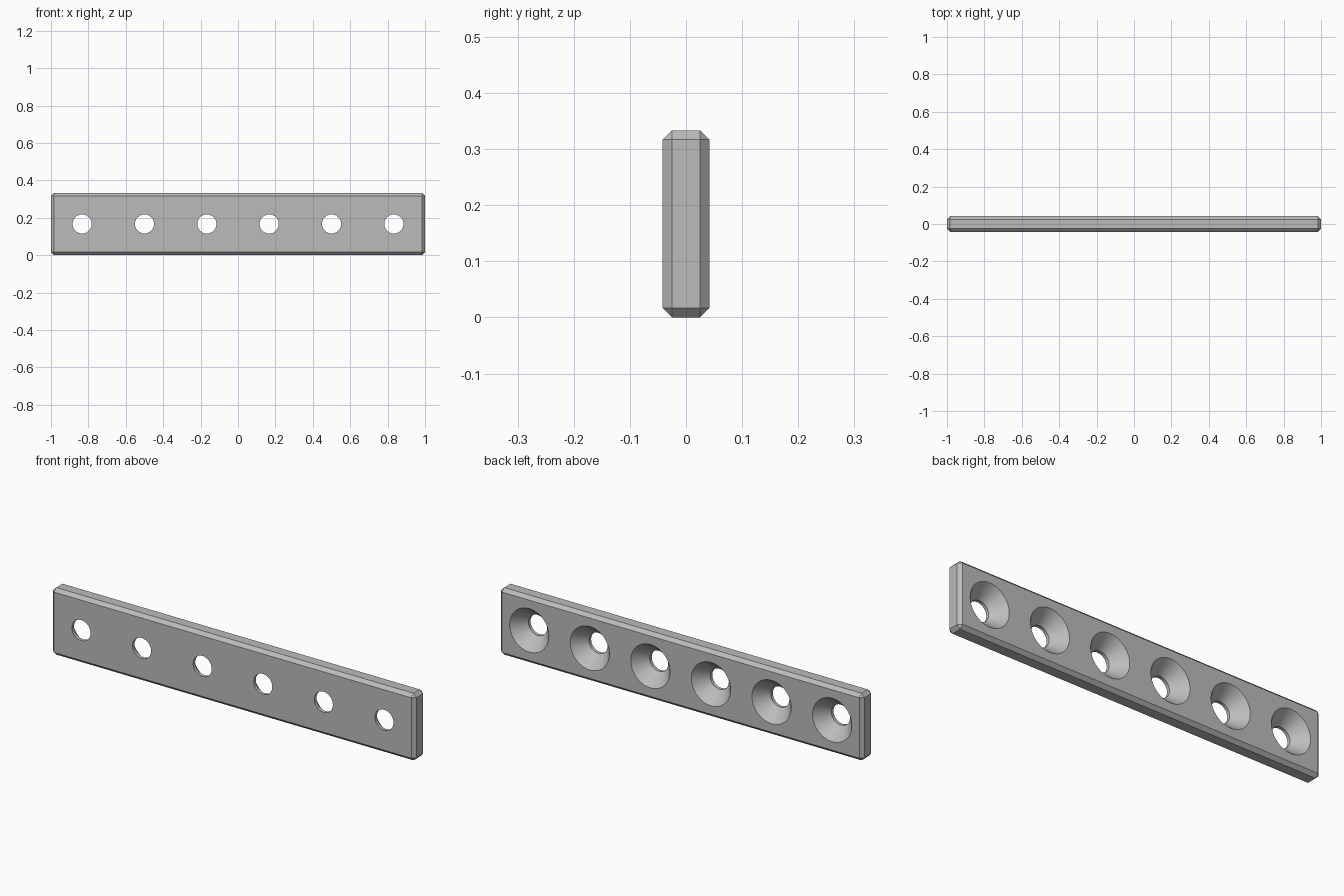
import bpy, bmesh, math
from mathutils import Matrix

if "Cube" in bpy.data.objects:
    bpy.data.objects.remove(bpy.data.objects["Cube"], do_unlink=True)

LENGTH, THICK, HEIGHT = 2.0, 1 / 12, 1 / 3
CHAMFER = 1 / 60
HOLES = 6
HOLE_R, SINK_R, SINK_DEPTH = 0.051, 0.108, 0.067

grey = bpy.data.materials.new("steel grey")
grey.use_nodes = True
colour = (0.5, 0.5, 0.5, 1)
grey.diffuse_color = colour
grey.node_tree.nodes["Principled BSDF"].inputs["Base Color"].default_value = colour


def add_object(name, bm):
    mesh = bpy.data.meshes.new(name)
    bmesh.ops.recalc_face_normals(bm, faces=bm.faces)
    bm.to_mesh(mesh)
    bm.free()
    mesh.materials.append(grey)
    ob = bpy.data.objects.new(name, mesh)
    bpy.context.collection.objects.link(ob)
    return ob


# Bar with chamfered edges
bm = bmesh.new()
bmesh.ops.create_cube(bm, size=1, matrix=Matrix.Translation((0, 0, HEIGHT / 2))
                      @ Matrix.Diagonal((LENGTH, THICK, HEIGHT, 1)))
bmesh.ops.bevel(bm, geom=bm.edges[:], offset=CHAMFER, segments=1,
                affect='EDGES', clamp_overlap=True)
bar = add_object("countersunk_bar", bm)

# Countersunk hole cutters: straight at the front, flaring to the back
over = 0.02
flare = (SINK_R - HOLE_R) / SINK_DEPTH
profile = [(-THICK / 2 - over, HOLE_R),
           (THICK / 2 - SINK_DEPTH, HOLE_R),
           (THICK / 2 + over, SINK_R + over * flare)]
SIDES = 64
bm = bmesh.new()
for i in range(HOLES):
    cx = (i + 0.5) * LENGTH / HOLES - LENGTH / 2
    rings = []
    for y, r in profile:
        angles = [2 * math.pi * k / SIDES for k in range(SIDES)]
        rings.append([bm.verts.new((cx + r * math.cos(a), y, HEIGHT / 2 + r * math.sin(a)))
                      for a in angles])
    for a, b in zip(rings, rings[1:]):
        for k in range(SIDES):
            n = (k + 1) % SIDES
            bm.faces.new((a[k], a[n], b[n], b[k]))
    bm.faces.new(rings[0])
    bm.faces.new(rings[-1])
cutter = add_object("hole_cutter", bm)
cutter.hide_render = True

# Drill the holes, then drop the cutter
mod = bar.modifiers.new("holes", 'BOOLEAN')
mod.operation = 'DIFFERENCE'
mod.solver = 'EXACT'
mod.object = cutter
bpy.ops.object.select_all(action='DESELECT')
bar.select_set(True)
bpy.context.view_layer.objects.active = bar
bpy.ops.object.modifier_apply(modifier=mod.name)
bpy.data.objects.remove(cutter, do_unlink=True)

# Round hole walls, crisp chamfers
bpy.ops.object.shade_smooth_by_angle(angle=math.radians(25))
